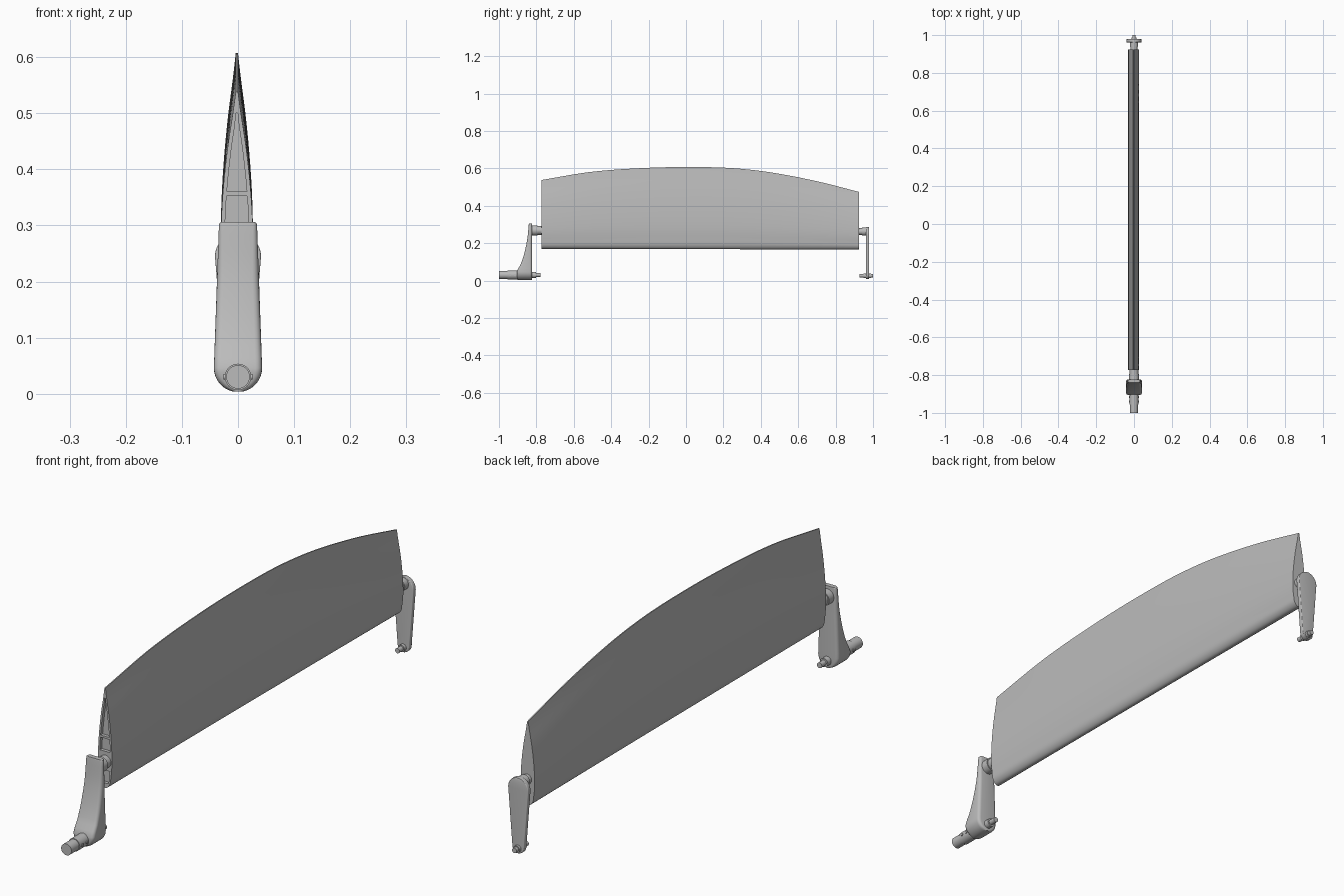
import bpy, bmesh
from math import sin, cos, pi, radians
from mathutils import Matrix

cube = bpy.data.objects.get("Cube")
if cube:
    bpy.data.objects.remove(cube, do_unlink=True)

grey = bpy.data.materials.new("plain grey")
grey.use_nodes = True
grey.diffuse_color = (0.5, 0.5, 0.5, 1)
grey.node_tree.nodes["Principled BSDF"].inputs["Base Color"].default_value = (0.5, 0.5, 0.5, 1)


def finish(name, bm, smooth=True):
    bmesh.ops.recalc_face_normals(bm, faces=bm.faces)
    mesh = bpy.data.meshes.new(name)
    bm.to_mesh(mesh)
    bm.free()
    mesh.materials.append(grey)
    obj = bpy.data.objects.new(name, mesh)
    bpy.context.collection.objects.link(obj)
    if smooth:
        shade(obj)
    return obj


def shade(obj):
    bpy.ops.object.select_all(action='DESELECT')
    obj.select_set(True)
    bpy.context.view_layer.objects.active = obj
    bpy.ops.object.shade_smooth_by_angle(angle=radians(35))


def loft(name, rings, smooth=True):
    """Skin a list of equal-length rings and cap both ends."""
    bm = bmesh.new()
    loops = [[bm.verts.new(p) for p in ring] for ring in rings]
    n = len(loops[0])
    for a, b in zip(loops, loops[1:]):
        for i in range(n):
            j = (i + 1) % n
            bm.faces.new((a[i], a[j], b[j], b[i]))
    bm.faces.new(loops[0])
    bm.faces.new(loops[-1])
    return finish(name, bm, smooth)


def rod(name, y0, y1, z, r, x=0, axis='Y', sides=32):
    """Cylinder along y, or a cross pin centred at y0 along x."""
    bm = bmesh.new()
    turn = Matrix.Rotation(pi / 2, 4, 'X' if axis == 'Y' else 'Y')
    length = abs(y1 - y0)
    yc = (y0 + y1) / 2
    bmesh.ops.create_cone(bm, cap_ends=True, segments=sides, radius1=r, radius2=r,
                          depth=length, matrix=Matrix.Translation((x, yc, z)) @ turn)
    return finish(name, bm)


def interp(table, v):
    """Smooth-tangent interpolation through a short table."""
    k = max(i for i in range(len(table) - 1) if i == 0 or table[i][0] <= v)
    def slope(i):
        a, b = table[max(i - 1, 0)], table[min(i + 1, len(table) - 1)]
        return (b[1] - a[1]) / (b[0] - a[0])
    (x0, y0), (x1, y1) = table[k], table[k + 1]
    d = x1 - x0
    s = (v - x0) / d
    return (y0 * (2*s**3 - 3*s**2 + 1) + y1 * (3*s**2 - 2*s**3)
            + d * (slope(k) * (s**3 - 2*s**2 + s) + slope(k + 1) * (s**3 - s**2)))


# Blade: teardrop section swept along y under a bowed top edge
TOP = [(-0.772, 0.538), (-0.5, 0.582), (-0.2, 0.603), (0.05, 0.607), (0.25, 0.601),
       (0.45, 0.579), (0.7, 0.531), (0.925, 0.474)]
HALF = [(0.1, 0.0235), (0.2, 0.0275), (0.3, 0.0285), (0.45, 0.0265), (0.6, 0.022),
        (0.75, 0.0155), (0.9, 0.007), (1, 0.002)]
FRONT, BACK, MID = -0.772, 0.925, -0.002


def half_width(t):
    if t < 0.1:
        return 0.0235 * (1 - (1 - t / 0.1) ** 2) ** 0.5
    return interp(HALF, t)


def blade_ring(y):
    top = interp(TOP, y)
    low = 0.17 - 0.004 * (y - FRONT) / (BACK - FRONT)
    ts = [0.1 * (1 - cos(pi / 2 * i / 6)) for i in range(6)] + [0.1 + 0.9 * i / 18 for i in range(19)]
    right = [(MID + half_width(t), y, low + t * (top - low)) for t in ts]
    left = [(2 * MID - x, y, z) for x, y, z in reversed(right[1:])]
    return right + left


steps = 40
blade = loft("blade", [blade_ring(FRONT + (BACK - FRONT) * i / steps) for i in range(steps + 1)], False)


# Shallow pockets in the front rib
def pocket(z0, z1):
    outline = []
    for i in range(7):
        z = z0 + (z1 - z0) * i / 6
        outline.append((max(half_width((z - 0.17) / 0.368) - 0.007, 0.0015), z))
    pts = [(MID + w, z) for w, z in outline] + [(MID - w, z) for w, z in reversed(outline)]
    cutter = loft("pocket_cutter", [[(x, y, z) for x, z in pts] for y in (FRONT - 0.02, FRONT + 0.012)], False)
    cutter.hide_render = True
    mod = blade.modifiers.new("pocket", 'BOOLEAN')
    mod.operation, mod.solver, mod.object = 'DIFFERENCE', 'EXACT', cutter
    bpy.context.view_layer.objects.active = blade
    bpy.ops.object.modifier_apply(modifier=mod.name)
    bpy.data.objects.remove(cutter, do_unlink=True)


for span in ((0.36, 0.5), (0.305, 0.352), (0.188, 0.235)):
    pocket(*span)
shade(blade)


# Arms: rounded rectangles stacked in z
def slab_ring(z, w, y0, y1, r):
    r = min(r, w * 0.8, (y1 - y0) * 0.45)
    ring = []
    for k, (sx, yc) in enumerate(((1, y1 - r), (-1, y1 - r), (-1, y0 + r), (1, y0 + r))):
        for i in range(5):
            a = pi / 2 * (k + i / 4)
            ring.append((sx * (w - r) + r * cos(a), yc + r * sin(a), z))
    return ring


# Front arm: curved front edge, straight back, round foot
EDGE = [(0.0, -0.9), (0.05, -0.904), (0.08, -0.887), (0.14, -0.866), (0.22, -0.849), (0.306, -0.84)]
rows = [(0.046 - 0.043 * cos(radians(a)), 0.043 * sin(radians(a))) for a in range(10, 91, 10)]
rows += [(0.046 + 0.254 * i / 14, 0.043 - 0.009 * i / 14) for i in range(1, 15)]
rows += [(0.304, 0.033), (0.306, 0.030)]
loft("front_arm", [slab_ring(z, w, interp(EDGE, z), -0.823, 0.012) for z, w in rows])

# Rear arm: thin link, round at both ends
rows = [(0.032 - 0.024 * cos(radians(a)), 0.024 * sin(radians(a))) for a in range(8, 91, 10)]
rows += [(0.245 + 0.041 * sin(radians(a)), 0.041 * cos(radians(a))) for a in range(0, 84, 9)]
loft("rear_arm", [slab_ring(z, w, 0.962, 0.979, 0.003) for z, w in rows])

# Pivots, shafts and pins
rod("front_pivot", -0.83, -0.795, 0.268, 0.027)
rod("front_pivot_neck", -0.8, -0.765, 0.268, 0.023)
rod("drive_shaft", -1.0, -0.89, 0.03, 0.021)
rod("drive_shaft_sleeve", -0.955, -0.89, 0.03, 0.0235)
rod("front_pin_collar", -0.83, -0.803, 0.03, 0.016)
rod("front_pin", -0.81, -0.777, 0.03, 0.01)
rod("rear_pivot", 0.92, 0.945, 0.262, 0.018)
rod("rear_pivot_collar", 0.94, 0.968, 0.262, 0.022)
rod("rear_pin", 0.928, 1.0, 0.026, 0.009)
rod("rear_pin_collar", 0.95, 0.988, 0.026, 0.013)
for i, y in enumerate((-0.94, -0.915)):
    for side in (-1, 1):
        rod(f"shaft_screw_{i}_{'left' if side > 0 else 'right'}", y - 0.004, y + 0.004,
            0.03, 0.005, side * 0.022, 'X', 12)
